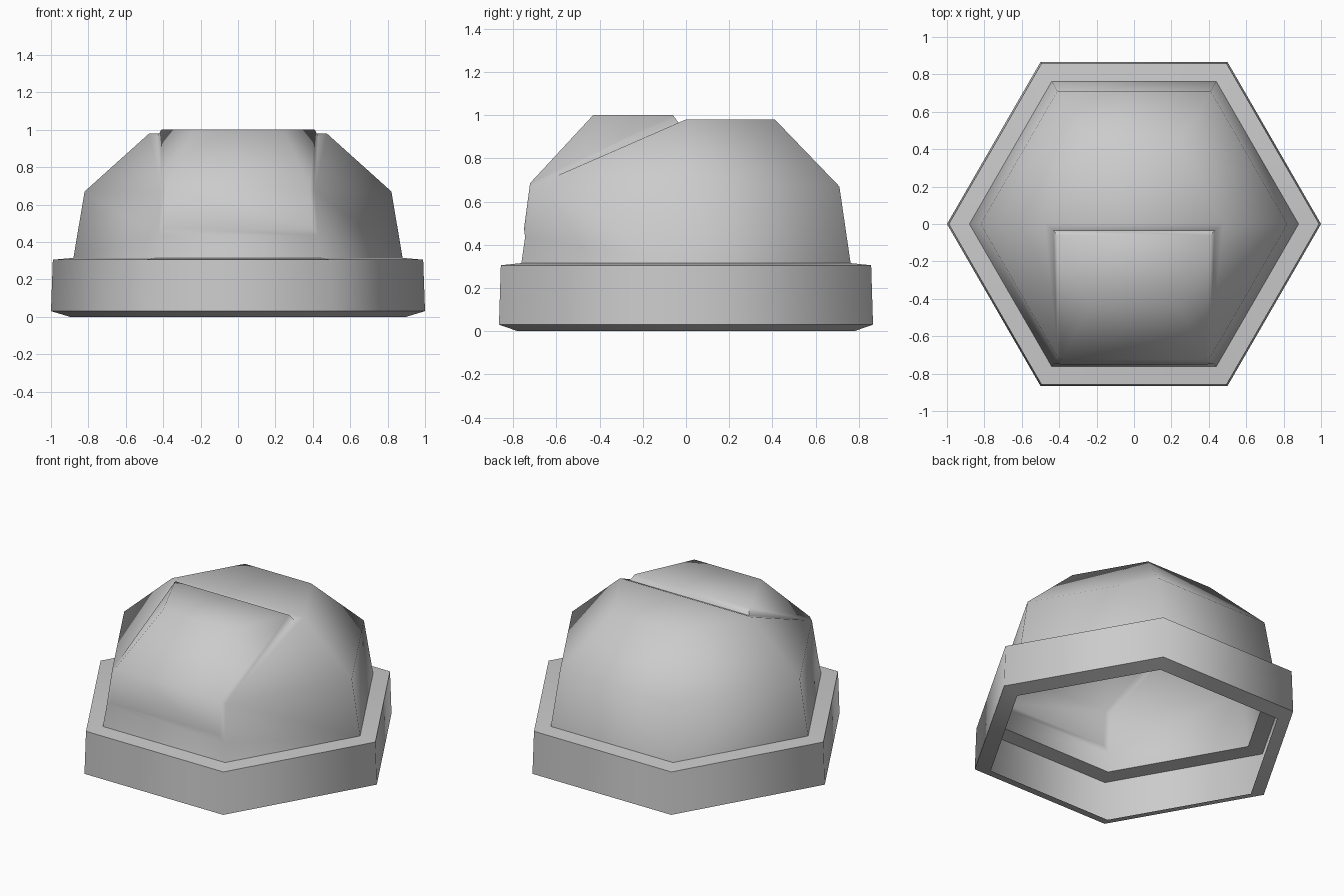
import bpy, bmesh, math

cube = bpy.data.objects.get("Cube")
if cube:
    bpy.data.objects.remove(cube, do_unlink=True)

grey = bpy.data.materials.new("plain_grey")
grey.use_nodes = True
colour = (0.6, 0.6, 0.6, 1)
grey.diffuse_color = colour
grey.node_tree.nodes["Principled BSDF"].inputs["Base Color"].default_value = colour

bm = bmesh.new()


def hex_ring(radius, z):
    """Six corners; 0 and 3 lie on the x axis, 4 and 5 face the front."""
    return [bm.verts.new((radius * math.cos(i * math.pi / 3),
                          radius * math.sin(i * math.pi / 3), z)) for i in range(6)]


def pair(x, y, z):
    """Mirrored corners, left (+x) then right (-x)."""
    return [bm.verts.new((s * x, y, z)) for s in (1, -1)]


def bridge(a, b, sides=range(6)):
    for i in sides:
        j = (i + 1) % 6
        bm.faces.new((a[i], a[j], b[j], b[i]))


def strip(a, b):
    bm.faces.new((a[0], a[1], b[1], b[0]))


# Open hexagonal base skirt with its chamfered lower lip and top ledge
lip = hex_ring(0.90, 0)
skirt_low = hex_ring(1.0, 0.03)
skirt_top = hex_ring(0.99, 0.305)
foot = hex_ring(0.88, 0.315)
for lower, upper in ((lip, skirt_low), (skirt_low, skirt_top), (skirt_top, foot)):
    bridge(lower, upper)

# Dome back and sides
brow = hex_ring(0.82, 0.67)
crown = hex_ring(0.475, 0.98)
bridge(foot, brow, (0, 1, 2))
bridge(brow, crown, (0, 1, 2))
bm.faces.new(crown[:4])

# Panel border lying on the dome, and the raised panel corners inside it
edge_low = pair(0.427, -0.745, 0.435)
edge_mid = [brow[5], brow[4]]
edge_back = pair(0.43, -0.035, 0.965)
rim_low = pair(0.395, -0.75, 0.475)
rim_mid = pair(0.385, -0.722, 0.685)
rim_top = pair(0.24, -0.43, 1.0)
rim_back = pair(0.41, -0.06, 1.0)

# Dome front around the panel
strip([foot[5], foot[4]], edge_low)
strip(edge_back, [crown[0], crown[3]])
for s, (corner, side) in enumerate(((5, 0), (4, 3))):
    bm.faces.new((foot[corner], foot[side], brow[side], brow[corner], edge_low[s]))
    bm.faces.new((brow[corner], brow[side], crown[side], edge_back[s]))
    # Panel side bevels and sloping cheek
    bm.faces.new((edge_low[s], edge_mid[s], rim_mid[s], rim_low[s]))
    bm.faces.new((edge_mid[s], edge_back[s], rim_back[s], rim_mid[s]))
    bm.faces.new((rim_mid[s], rim_back[s], rim_top[s]))

# Panel faces with lower and rear bevels
loops = (edge_low, rim_low, rim_mid, rim_top, rim_back, edge_back)
for a, b in zip(loops, loops[1:]):
    strip(a, b)

bmesh.ops.recalc_face_normals(bm, faces=bm.faces)
# Open shells can be oriented inward: make the roof face up
roof = max(bm.faces, key=lambda f: f.calc_center_median().z)
if roof.normal.z < 0:
    bmesh.ops.reverse_faces(bm, faces=bm.faces)

mesh = bpy.data.meshes.new("domed_cover")
bm.to_mesh(mesh)
bm.free()
mesh.materials.append(grey)
cover = bpy.data.objects.new("domed_cover", mesh)
bpy.context.scene.collection.objects.link(cover)

bpy.ops.object.select_all(action='DESELECT')
cover.select_set(True)
bpy.context.view_layer.objects.active = cover
bpy.ops.object.shade_smooth_by_angle(angle=math.radians(65))
